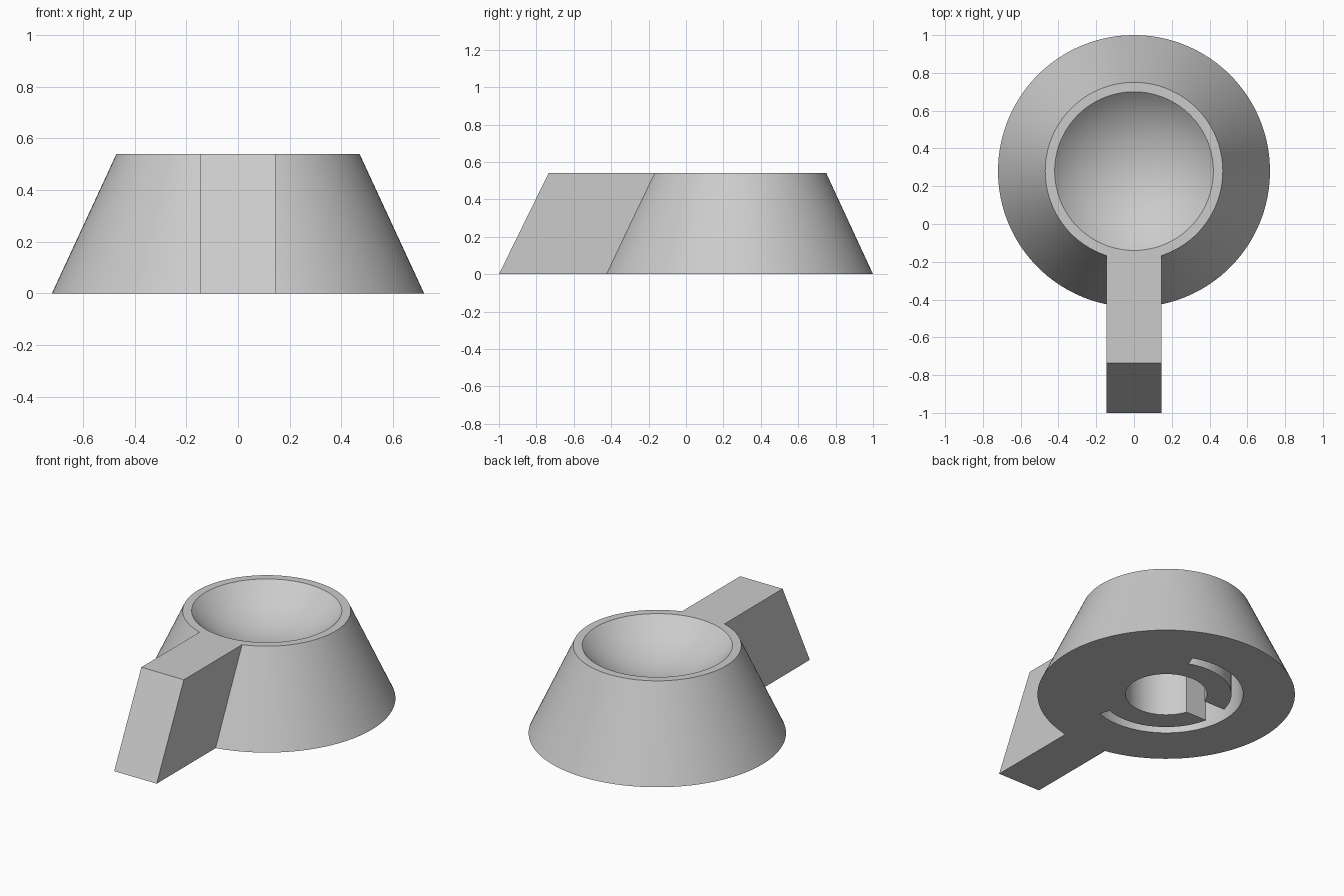
import bpy, bmesh, math
from mathutils import Vector

cube = bpy.data.objects.get("Cube")
if cube:
    bpy.data.objects.remove(cube, do_unlink=True)

CY = 0.28           # y of the knob's axis
H = 0.54            # overall height
DEPTH = 0.3         # depth of the underside recesses
SEGMENTS = 128

grey = bpy.data.materials.new("plain_grey")
grey.use_nodes = True
colour = (0.6, 0.6, 0.6, 1)
grey.diffuse_color = colour
grey.node_tree.nodes["Principled BSDF"].inputs["Base Color"].default_value = colour


def finish(name, bm):
    bmesh.ops.recalc_face_normals(bm, faces=bm.faces)
    mesh = bpy.data.meshes.new(name)
    bm.to_mesh(mesh)
    bm.free()
    mesh.materials.append(grey)
    obj = bpy.data.objects.new(name, mesh)
    bpy.context.collection.objects.link(obj)
    return obj


def lathe(name, profile):
    bm = bmesh.new()
    verts = [bm.verts.new((r, CY, z)) for r, z in profile]
    edges = [bm.edges.new(pair) for pair in zip(verts, verts[1:])]
    bmesh.ops.spin(bm, geom=verts + edges, cent=(0, CY, 0), axis=(0, 0, 1),
                   angle=math.tau, steps=SEGMENTS, use_merge=True)
    bmesh.ops.remove_doubles(bm, verts=bm.verts, dist=1e-5)
    return finish(name, bm)


def prism(name, outline, direction):
    bm = bmesh.new()
    face = bm.faces.new([bm.verts.new(p) for p in outline])
    new = bmesh.ops.extrude_face_region(bm, geom=[face], use_keep_orig=True)["geom"]
    bmesh.ops.translate(bm, vec=Vector(direction),
                        verts=[v for v in new if isinstance(v, bmesh.types.BMVert)])
    return finish(name, bm)


def arc(radius, start, end, steps, z=-0.1):
    angles = [math.radians(start + (end - start) * i / steps) for i in range(steps + 1)]
    return [(radius * math.cos(a), CY + radius * math.sin(a), z) for a in angles]


def combine(target, other, operation):
    mod = target.modifiers.new(other.name, "BOOLEAN")
    mod.operation = operation
    mod.solver = "EXACT"
    mod.object = other
    bpy.context.view_layer.objects.active = target
    bpy.ops.object.modifier_apply(modifier=mod.name)
    bpy.data.objects.remove(other, do_unlink=True)


# Tapered body with a spherical dish in its top
DISH_R, TILT, STEPS = 0.42, math.radians(45), 16
ball = DISH_R / math.sin(TILT)
dish = []
for i in range(STEPS + 1):
    a = TILT * i / STEPS
    dish.append((ball * math.sin(a), H + ball * (math.cos(TILT) - math.cos(a))))
knob = lathe("knob_body", dish + [(0.47, H), (0.72, 0), (0, 0)])

# Pointer handle with a slanted front
handle = prism("pointer_handle",
               [(-0.145, -1, 0), (-0.145, -0.735, H),
                (-0.145, CY - 0.44, H), (-0.145, CY - 0.44, 0)], (0.29, 0, 0))
combine(knob, handle, "UNION")

# Underside recesses: shaft hole, curved groove, and slot joining them
up = (0, 0, DEPTH + 0.1)
hole = prism("shaft_hole", arc(0.228, 0, 360, 64)[:-1], up)
groove = prism("curved_groove",
               arc(0.43, 70, 290, 64) + arc(0.365, 290, 70, 64), up)
slot = prism("key_slot", [(x, CY + y, -0.1) for x, y in
                          ((-0.4, -0.078), (-0.1, -0.078), (-0.1, 0.078), (-0.4, 0.078))], up)
for cutter in (hole, groove, slot):
    combine(knob, cutter, "DIFFERENCE")

# Smooth the round walls, keep the edges crisp
bpy.ops.object.select_all(action="DESELECT")
knob.select_set(True)
bpy.context.view_layer.objects.active = knob
bpy.ops.object.shade_smooth_by_angle(angle=math.radians(20))
